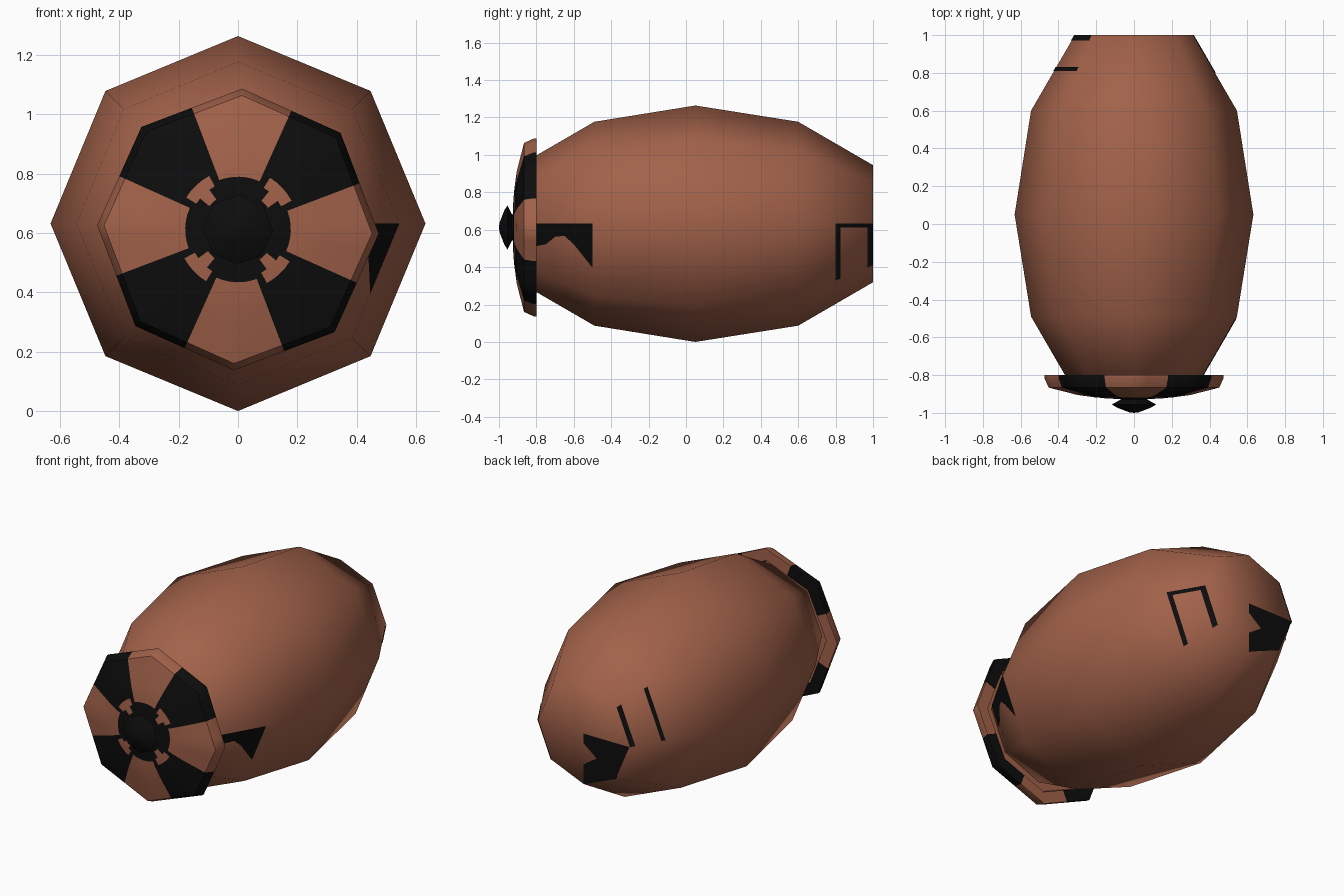
import bpy, bmesh, math

if "Cube" in bpy.data.objects:
    bpy.data.objects.remove(bpy.data.objects["Cube"])

def material(name, rgb):
    m = bpy.data.materials.new(name)
    m.diffuse_color = (*rgb, 1)
    m.use_nodes = True
    m.node_tree.nodes["Principled BSDF"].inputs["Base Color"].default_value = m.diffuse_color
    return m

BROWN = material("clay brown", (0.36, 0.122, 0.068))
BLACK = material("black", (0.004, 0.004, 0.004))
C8 = math.cos(math.pi / 8)

def finish(bm, name, smooth_angle=None):
    bmesh.ops.recalc_face_normals(bm, faces=bm.faces)
    me = bpy.data.meshes.new(name)
    bm.to_mesh(me)
    bm.free()
    me.materials.append(BROWN)
    me.materials.append(BLACK)
    ob = bpy.data.objects.new(name, me)
    bpy.context.collection.objects.link(ob)
    if smooth_angle:
        bpy.ops.object.select_all(action='DESELECT')
        ob.select_set(True)
        bpy.context.view_layer.objects.active = ob
        bpy.ops.object.shade_smooth_by_angle(angle=math.radians(smooth_angle))
    return ob

def lathe(name, profile, segs, cz, rot=0, rule=lambda r, a, y: 0, smooth=50, round_below=0.0):
    """Spin (y, r) points about the y axis into an octagonal body; rule picks the colour."""
    bm = bmesh.new()
    rings = []
    for y, r in profile:
        if r == 0:
            rings.append([bm.verts.new((0, y, cz))] * segs)
            continue
        ring = []
        for i in range(segs):
            a = 2 * math.pi * i / segs
            k = C8 / math.cos(a % (math.pi / 4) - math.pi / 8) if r > round_below else 1
            t = a + math.radians(rot)
            ring.append(bm.verts.new((r * k * math.cos(t), y, cz + r * k * math.sin(t))))
        rings.append(ring)
    for j in range(len(rings) - 1):
        (y0, r0), (y1, r1) = profile[j], profile[j + 1]
        for i in range(segs):
            n = (i + 1) % segs
            vs = list(dict.fromkeys([rings[j][i], rings[j][n], rings[j + 1][n], rings[j + 1][i]]))
            f = bm.faces.new(vs)
            f.material_index = rule((r0 + r1) / 2, 360 * (i + 0.5) / segs, (y0 + y1) / 2)
    return finish(bm, name, smooth)

# Barrel body
CZ = 0.632
BARREL = [(-0.88, 0.319), (-0.49, 0.545), (0.05, 0.632), (0.60, 0.545), (1.0, 0.313)]
lathe("barrel_body", [(-0.88, 0)] + BARREL + [(1.0, 0)], 8, CZ, smooth=180)

# Front disc: black and brown sectors, black centre with four brown spots
def disc_rule(r, a, y):
    off = abs(a % 90 - 45)              # degrees away from the nearest diagonal
    if y > -0.835 and r < 0.4:
        return 0                        # recess behind the rim
    if 0.13 < r < 0.2 and y < -0.9:
        return 0 if off < (15 if r > 0.155 else 7.5) else int(r < 0.175 or off < 22.5)
    return int(r < 0.13 or off < 22.5)

lathe("front_disc",
      [(-0.925, 0), (-0.926, 0.10), (-0.924, 0.125), (-0.922, 0.165), (-0.92, 0.178), (-0.918, 0.205),
       (-0.905, 0.30), (-0.866, 0.452), (-0.815, 0.475), (-0.80, 0.475), (-0.80, 0.40), (-0.83, 0.385),
       (-0.83, 0.30)],
      48, 0.612, rot=-1.7, rule=disc_rule, round_below=0.21)

# Hub nut
lathe("hub_nut", [(-0.91, 0.075), (-0.93, 0.07), (-0.955, 0.118), (-0.972, 0.09), (-0.997, 0.025), (-1.0, 0)],
      8, 0.612, rot=-1.7, rule=lambda r, a, y: 1)

# Painted marks lying on the barrel side facets
def on_barrel(side, y, dz):
    for (y0, r0), (y1, r1) in zip(BARREL, BARREL[1:]):
        if y0 <= y <= y1:
            r = r0 + (r1 - r0) * (y - y0) / (y1 - y0)
    limit = r * math.sqrt(0.5)
    dz = max(-limit, min(limit, dz))
    x = r - abs(dz) / limit * (r - limit)
    return (side * (x + 0.004), y, CZ + dz)

def mark(name, side, columns):
    """Strip of quads from columns of (y, top offset, bottom offset)."""
    bm = bmesh.new()
    cols = [[bm.verts.new(on_barrel(side, y, d)) for d in (top, low)] for y, top, low in columns]
    for a, b in zip(cols, cols[1:]):
        f = bm.faces.new((a[0], a[1], b[1], b[0]))
        f.material_index = 1
    bm.normal_update()
    if sum(f.normal.x for f in bm.faces) * side < 0:
        bmesh.ops.reverse_faces(bm, faces=bm.faces)
    me = bpy.data.meshes.new(name)
    bm.to_mesh(me)
    bm.free()
    me.materials.append(BROWN)
    me.materials.append(BLACK)
    bpy.context.collection.objects.link(bpy.data.objects.new(name, me))

mark("front_side_patch", 1, [(-0.80, 0, -0.12), (-0.75, 0, -0.11), (-0.70, 0, -0.07), (-0.65, 0, -0.065),
                             (-0.60, 0, -0.11), (-0.50, 0, -0.235)])
mark("right_bar_inner", 1, [(0.80, 0, -1), (0.825, 0, -1)])
mark("right_bar_outer", 1, [(0.97, 0, -1), (1.0, 0, -1)])
mark("right_bar_top", 1, [(0.825, 0, -0.02), (0.97, 0, -0.02)])
mark("left_bar_inner", -1, [(0.81, 1, 0), (0.832, 1, 0)])
mark("left_bar_outer", -1, [(0.972, 1, 0), (1.0, 1, 0)])

# Painted quarter on the back end
bm = bmesh.new()
pts = [(0, 0), (-0.313, 0), (-0.221, -0.221), (0, -0.313), (0, -0.19), (-0.09, -0.13), (0, -0.06)]
f = bm.faces.new([bm.verts.new((x, 1.002, CZ + z)) for x, z in pts])
f.normal_update()
if f.normal.y < 0:
    f.normal_flip()
f.material_index = 1
me = bpy.data.meshes.new("back_patch")
bm.to_mesh(me)
bm.free()
me.materials.append(BROWN)
me.materials.append(BLACK)
bpy.context.collection.objects.link(bpy.data.objects.new("back_patch", me))
